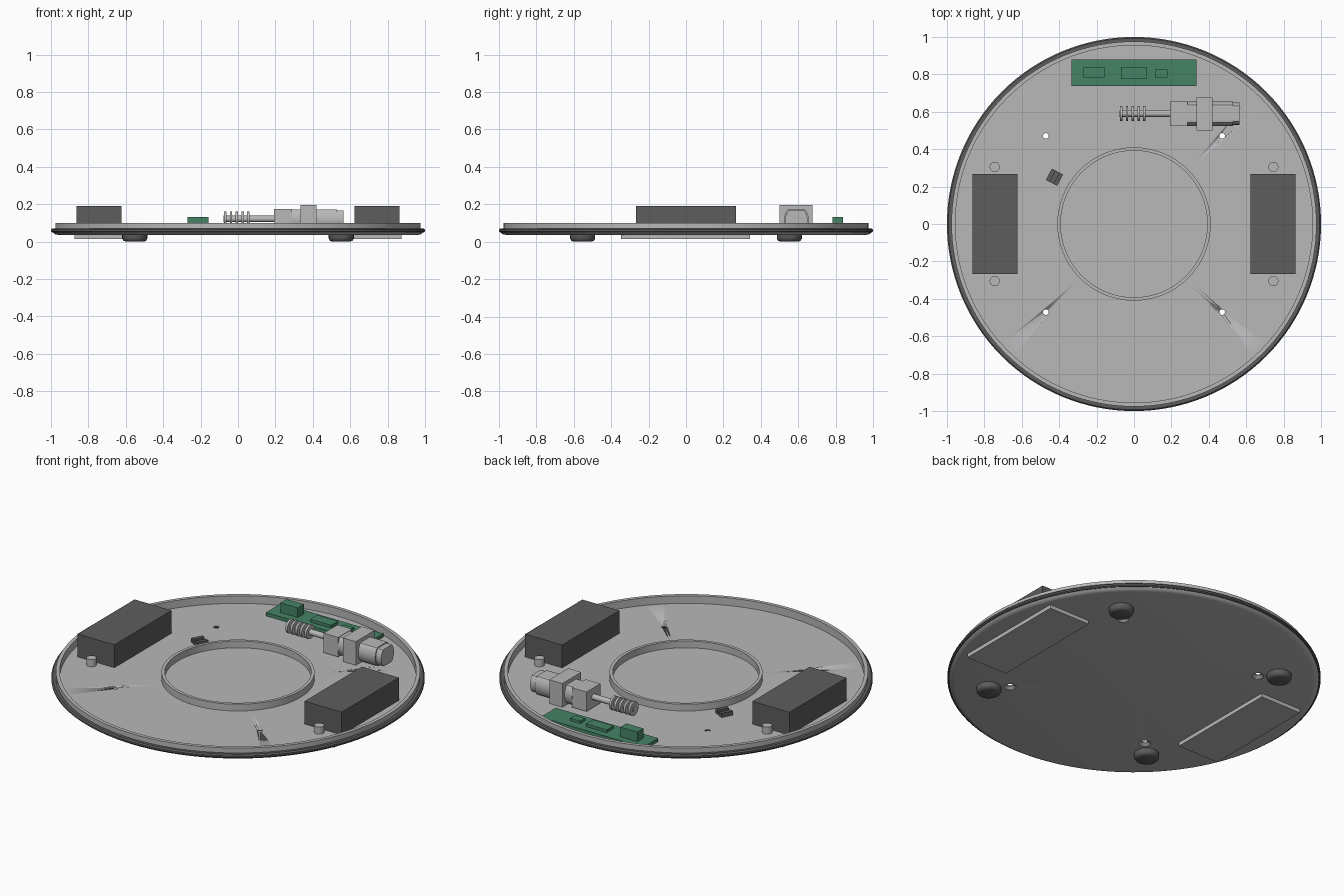
import bpy, bmesh, math
from mathutils import Vector, Matrix

if "Cube" in bpy.data.objects:
    bpy.data.objects.remove(bpy.data.objects["Cube"])


def material(name, rgb):
    m = bpy.data.materials.new(name)
    m.diffuse_color = (*rgb, 1)
    m.use_nodes = True
    m.node_tree.nodes["Principled BSDF"].inputs["Base Color"].default_value = m.diffuse_color
    return m


GREY = material("light grey", (0.48, 0.48, 0.49))
DARK = material("dark grey", (0.11, 0.11, 0.11))
GREEN = material("board green", (0.06, 0.23, 0.13))


def finish(name, bm, mat, smooth=False):
    bmesh.ops.recalc_face_normals(bm, faces=bm.faces[:])
    me = bpy.data.meshes.new(name)
    bm.to_mesh(me)
    bm.free()
    me.materials.append(mat)
    ob = bpy.data.objects.new(name, me)
    bpy.context.collection.objects.link(ob)
    if smooth:
        bpy.ops.object.select_all(action='DESELECT')
        ob.select_set(True)
        bpy.context.view_layer.objects.active = ob
        bpy.ops.object.shade_smooth_by_angle(angle=math.radians(35))
    return ob


def box(name, x, y, z, mat, matrix=Matrix()):
    """Box from (min, max) pairs on each axis."""
    bm = bmesh.new()
    bmesh.ops.create_cube(bm, size=1)
    for v in bm.verts:
        v.co = Vector([(a + b) / 2 + c * (b - a) for (a, b), c in zip((x, y, z), v.co)])
    bm.transform(matrix)
    return finish(name, bm, mat)


def lathe(name, profile, mat, closed=False, steps=48, matrix=Matrix()):
    """Turn (radius, height) points about z."""
    bm = bmesh.new()
    vs = [bm.verts.new((r, 0, h)) for r, h in profile]
    n = len(vs)
    es = [bm.edges.new((vs[i], vs[(i + 1) % n])) for i in range(n if closed else n - 1)]
    bmesh.ops.spin(bm, geom=vs + es, cent=(0, 0, 0), axis=(0, 0, 1),
                   angle=2 * math.pi, steps=steps, use_duplicate=False)
    bmesh.ops.remove_doubles(bm, verts=bm.verts[:], dist=1e-5)
    bm.transform(matrix)
    return finish(name, bm, mat, True)


def at(x, y, z=0):
    return Matrix.Translation((x, y, z))


CORNERS = [(sx, sy) for sx in (-1, 1) for sy in (-1, 1)]
FLOOR = 0.055

# Base tray: flat bottom, rounded lower lip, raised wall and inner collar
tray = lathe("base_tray", [
    (0, 0.036), (0.96, 0.036), (0.98, 0.040), (0.99, 0.050), (0.976, 0.052),
    (0.976, 0.10), (0.955, 0.10), (0.955, FLOOR), (0.41, FLOOR), (0.41, 0.095),
    (0.392, 0.095), (0.392, FLOOR), (0, FLOOR)], GREY, steps=128)

# Countersunk screw holes through the floor
for sx, sy in CORNERS:
    cutter = lathe("hole_cutter", [(0, 0.02), (0.032, 0.02), (0.032, 0.036),
                                   (0.015, 0.048), (0.015, 0.07), (0, 0.07)],
                   GREY, steps=24, matrix=at(0.471 * sx, 0.471 * sy))
    cutter.hide_render = True
    mod = tray.modifiers.new("hole", 'BOOLEAN')
    mod.operation, mod.object, mod.solver = 'DIFFERENCE', cutter, 'EXACT'
    bpy.context.view_layer.objects.active = tray
    bpy.ops.object.modifier_apply(modifier=mod.name)
    bpy.data.objects.remove(cutter)

# Dark bumper band round the rim
lathe("bumper_band", [(0.975, 0.050), (0.994, 0.050), (1.0, 0.055), (1.0, 0.064),
                      (0.993, 0.071), (0.975, 0.071)], DARK, True, 128)

# Feet under the tray, and locating posts on the floor
for sx, sy in CORNERS:
    lathe("foot", [(0, 0), (0.048, 0), (0.060, 0.005), (0.067, 0.016), (0.067, 0.038),
                   (0, 0.038)], DARK, matrix=at(0.552 * sx, 0.552 * sy))
    lathe("post", [(0, FLOOR - 0.005), (0.027, FLOOR - 0.005), (0.027, 0.097), (0, 0.097)], GREY,
          steps=32, matrix=at(0.745 * sx, 0.305 * sy))

# Battery boxes with cover plates beneath
for s in (-1, 1):
    box("battery_box", sorted((0.622 * s, 0.864 * s)), (-0.266, 0.268), (0.05, 0.19), DARK)
    box("cover_plate", sorted((0.605 * s, 0.873 * s)), (-0.347, 0.343), (0.014, 0.037), GREY)

# Circuit board and its components
box("circuit_board", (-0.335, 0.335), (0.738, 0.88), (FLOOR, 0.075), GREEN)
for name, x, y, top in (("connector", (-0.27, -0.158), (0.783, 0.84), 0.132),
                        ("main_chip", (-0.07, 0.066), (0.775, 0.84), 0.092),
                        ("small_chip", (0.113, 0.178), (0.783, 0.827), 0.09)):
    box(name, x, y, (0.074, top), GREEN)

# Motor assembly lying along x
MY, MZ = 0.59, 0.122
along_x = at(0, MY, MZ) @ Matrix.Rotation(math.pi / 2, 4, 'Y')
lathe("motor_shaft", [(0, -0.078), (0.017, -0.078), (0.017, 0.2), (0, 0.2)], GREY,
      steps=24, matrix=along_x)
for i in range(5):
    x = -0.075 + i * 0.031
    lathe("worm_ring", [(0, x), (0.04, x), (0.04, x + 0.013), (0, x + 0.013)], GREY,
          steps=32, matrix=along_x)
box("gear_block", (0.192, 0.287), (0.525, 0.655), (0.06, 0.175), GREY)
box("motor_bracket", (0.335, 0.42), (0.5, 0.677), (FLOOR, 0.195), GREY)


def motor_can(name, x0, x1, scale):
    """Round can flattened at its top and bottom."""
    bm = bmesh.new()
    ring = []
    for i in range(48):
        a = 2 * math.pi * i / 48
        y, z = 0.066 * math.cos(a), 0.075 * math.sin(a)
        ring.append(bm.verts.new((x0, MY + y * scale, MZ - 0.004 + max(-0.055, min(0.055, z)) * scale)))
    f = bm.faces.new(ring)
    out = bmesh.ops.extrude_face_region(bm, geom=[f])
    bmesh.ops.translate(bm, vec=(x1 - x0, 0, 0),
                        verts=[g for g in out["geom"] if isinstance(g, bmesh.types.BMVert)])
    finish(name, bm, GREY, True)


motor_can("motor_can", 0.285, 0.53, 1.0)
motor_can("motor_end", 0.53, 0.565, 0.9)

# Small tilted sensor with two raised bars
tilt = at(-0.425, 0.25) @ Matrix.Rotation(math.radians(-28), 4, 'Z')
box("sensor_base", (-0.034, 0.034), (-0.034, 0.034), (FLOOR - 0.002, 0.066), DARK, tilt)
for s in (-1, 1):
    box("sensor_bar", (0.023 * s - 0.011, 0.023 * s + 0.011), (-0.034, 0.034), (0.065, 0.08), DARK, tilt)
